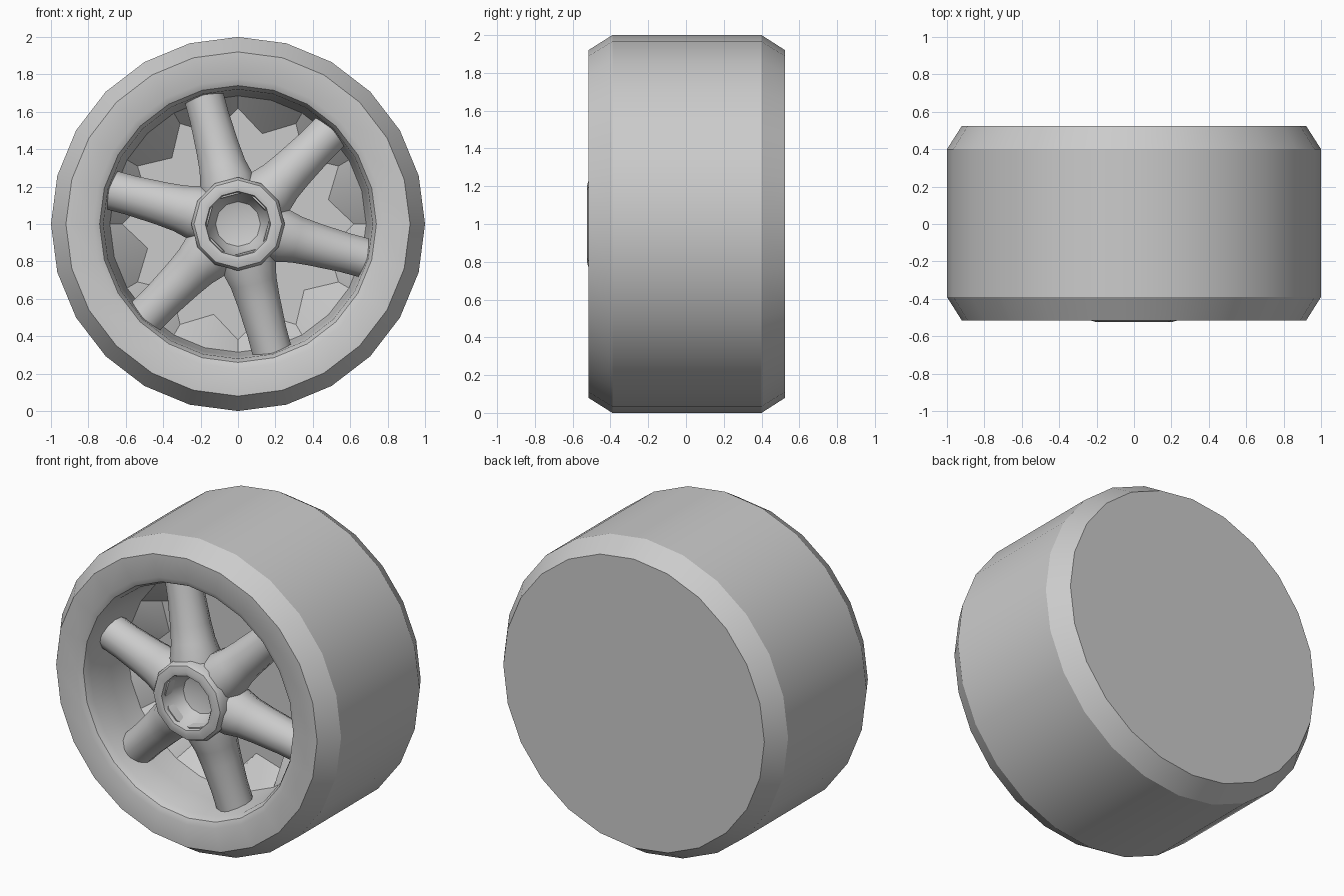
import bpy, bmesh, math
from mathutils import Matrix, Vector

if "Cube" in bpy.data.objects:
    bpy.data.objects.remove(bpy.data.objects["Cube"])


def lathe(name, profile, sides, matrix=None, angle=30):
    """Revolve (radius, depth) points around +Y; a radius pair makes a zigzag ring."""
    bm = bmesh.new()
    rings = []
    for r, y in profile:
        pair = r if isinstance(r, tuple) else (r, r)
        if pair == (0, 0):
            rings.append([bm.verts.new((0, y, 0))])
            continue
        rings.append([bm.verts.new((pair[i % 2] * math.cos(2 * math.pi * i / sides), y,
                                    pair[i % 2] * math.sin(2 * math.pi * i / sides)))
                      for i in range(sides)])
    for a, b in zip(rings, rings[1:]):
        for i in range(sides):
            j = (i + 1) % sides
            quad = [a[i % len(a)], a[j % len(a)], b[j % len(b)], b[i % len(b)]]
            bm.faces.new(list(dict.fromkeys(quad)))
    bmesh.ops.recalc_face_normals(bm, faces=bm.faces)
    bm.transform(matrix or Matrix.Translation((0, 0, 1)))
    mesh = bpy.data.meshes.new(name)
    bm.to_mesh(mesh)
    bm.free()
    obj = bpy.data.objects.new(name, mesh)
    bpy.context.collection.objects.link(obj)
    bpy.ops.object.select_all(action='DESELECT')
    obj.select_set(True)
    bpy.context.view_layer.objects.active = obj
    bpy.ops.object.shade_smooth_by_angle(angle=math.radians(angle))
    return obj


# Tyre and rim: closed back, chamfered tread, rounded lip and recessed bowl
lathe("tyre_and_rim", [
    (0, 0.525), (0.92, 0.525), (1.0, 0.40), (1.0, -0.39), (0.92, -0.517),
    (0.775, -0.517), (0.74, -0.50), (0.72, -0.46), (0.705, -0.28),
    (0.685, -0.13), ((0.62, 0.5), 0.0), (0, 0.0)], 24)

# Hub: rounded boss with a conical centre socket
lathe("hub", [
    (0, -0.14), (0.15, -0.16), (0.23, -0.25), (0.25, -0.40), (0.25, -0.49),
    (0.235, -0.515), (0.20, -0.525), (0.175, -0.52), (0.16, -0.45),
    (0.12, -0.38), (0, -0.35)], 12, angle=40)

# Six round spokes, flared at the hub and leaning back toward the rim
spoke_profile = [(0, 0.0), (0.15, 0.0), (0.15, 0.10), (0.13, 0.18),
                 (0.12, 0.28), (0.11, 0.45), (0.11, 0.58), (0, 0.58)]
for k in range(6):
    a = math.radians(45 + 60 * k)
    out = Vector((math.cos(a), 0, math.sin(a)))
    start = out * 0.14 + Vector((0, -0.355, 1))
    end = out * 0.71 + Vector((0, -0.29, 1))
    turn = Vector((0, 1, 0)).rotation_difference(end - start).to_matrix().to_4x4()
    lathe(f"spoke_{k + 1}", spoke_profile, 12, Matrix.Translation(start) @ turn, 40)
